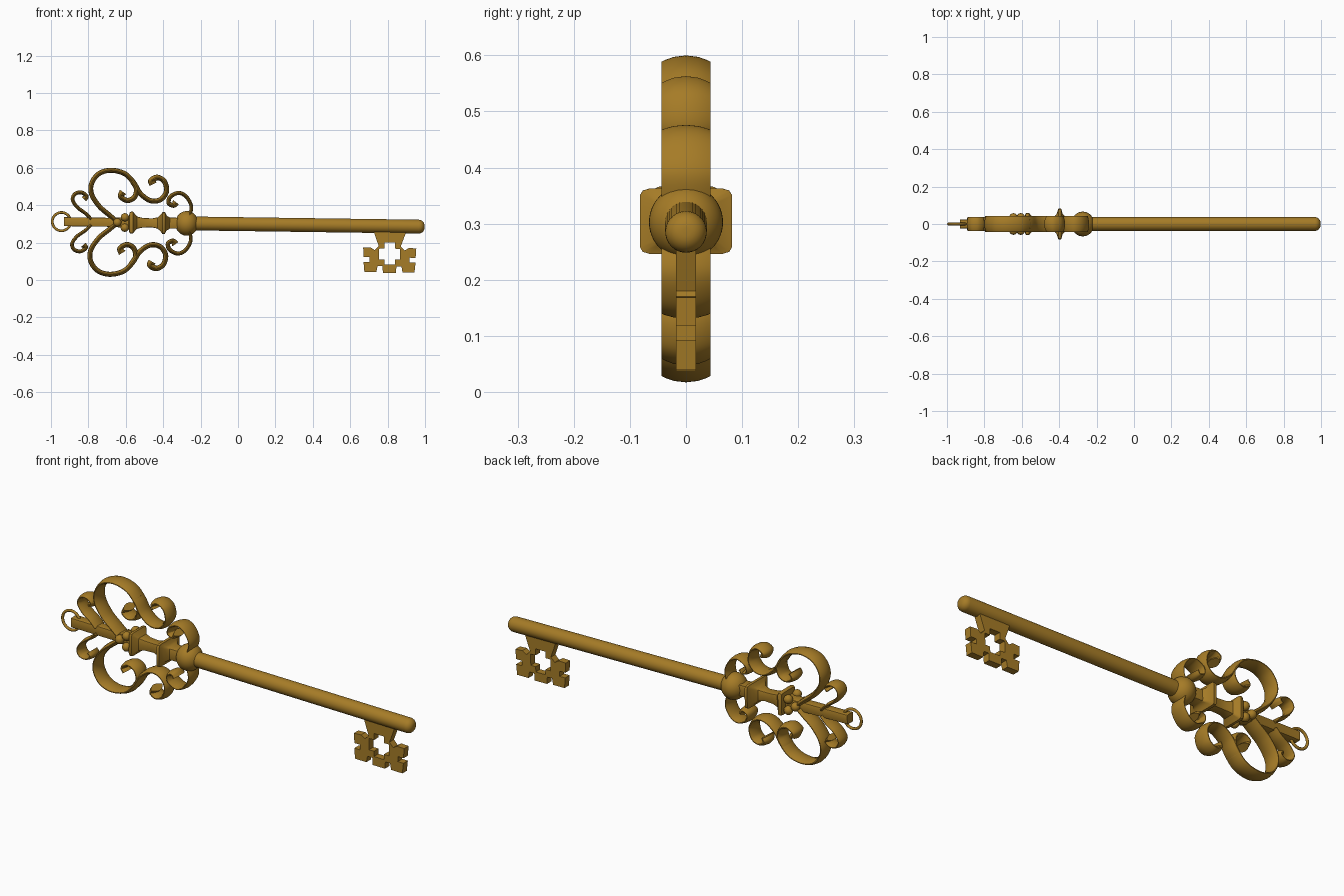
import bpy, bmesh, math
from mathutils import Matrix, Vector

if "Cube" in bpy.data.objects:
    bpy.data.objects.remove(bpy.data.objects["Cube"])

# The key lies along x with a slight downward tilt to the right
TILT = Matrix.Translation((0, 0, 0.299)) @ Matrix.Rotation(0.014, 4, 'Y')
brass = bpy.data.materials.new("brass")
brass.diffuse_color = (0.38, 0.2, 0.02, 1)
brass.use_nodes = True
brass.node_tree.nodes["Principled BSDF"].inputs["Base Color"].default_value = brass.diffuse_color


def finish(name, bm, angle=35):
    bmesh.ops.recalc_face_normals(bm, faces=bm.faces[:])
    me = bpy.data.meshes.new(name)
    bm.to_mesh(me)
    bm.free()
    me.transform(TILT)
    me.materials.append(brass)
    ob = bpy.data.objects.new(name, me)
    bpy.context.collection.objects.link(ob)
    bpy.ops.object.select_all(action='DESELECT')
    ob.select_set(True)
    bpy.context.view_layer.objects.active = ob
    bpy.ops.object.shade_smooth_by_angle(angle=math.radians(angle))
    return ob


def skin(bm, rings, caps=True):
    vr = [[bm.verts.new(p) for p in r] for r in rings]
    n = len(vr[0])
    for a, b in zip(vr, vr[1:]):
        for i in range(n):
            j = (i + 1) % n
            bm.faces.new((a[i], a[j], b[j], b[i]))
    if caps:
        bm.faces.new(vr[0])
        bm.faces.new(vr[-1])


def spline(pts, steps=8):
    p = [Vector((x, 0, z)) for x, z in pts]
    p = [2 * p[0] - p[1]] + p + [2 * p[-1] - p[-2]]
    out = []
    for a, b, c, d in zip(p, p[1:], p[2:], p[3:]):
        for k in range(steps):
            t = k / steps
            out.append(0.5 * (2 * b + (c - a) * t + (2 * a - 5 * b + 4 * c - d) * t * t
                              + (3 * b - a - 3 * c + d) * t ** 3))
    return out + [p[-2]]


# Crowned ribbon section: (across y, through thickness)
half = [(-1, .15), (-.85, .4), (-.5, .8), (0, 1), (.5, .8), (.85, .4), (1, .15)]
SECTION = half + [(y, -n) for y, n in reversed(half)]


def scroll(name, pts, t0, t1, width=0.044, bulb=1.5):
    path = spline(pts)
    bm = bmesh.new()
    for side in (1, -1):
        rings = []
        for i, p in enumerate(path):
            d = (path[min(i + 1, len(path) - 1)] - path[max(i - 1, 0)]).normalized()
            nrm = Vector((-d.z, 0, d.x))
            f = i / (len(path) - 1)
            t = (t0 + (t1 - t0) * f) * (1 + (bulb - 1) * max(0, (f - .85) / .15))
            ring = [p + nrm * (t * n) + Vector((0, width * y, 0)) for y, n in SECTION]
            rings.append([(v.x, v.y, v.z * side) for v in ring])
        skin(bm, rings)
    finish(name, bm, 50)


# Scrollwork of the bow, each scroll mirrored below the axis
scroll("large_scrolls", [(-.66, .015), (-.69, .04), (-.743, .085), (-.784, .147), (-.786, .205),
                         (-.749, .258), (-.684, .278), (-.61, .261), (-.561, .214), (-.524, .156),
                         (-.47, .119), (-.417, .125), (-.385, .168), (-.396, .221), (-.433, .243),
                         (-.465, .226), (-.457, .207)], .013, .014)
scroll("inner_curls", [(-.57, .225), (-.545, .18), (-.557, .135), (-.595, .118),
                       (-.63, .14), (-.617, .163)], .014, .014)
scroll("collar_scrolls", [(-.262, .03), (-.251, .09), (-.278, .142), (-.32, .162), (-.364, .141),
                          (-.372, .108), (-.347, .095), (-.333, .112)], .009, .013)
scroll("end_scrolls", [(-.785, .015), (-.815, .045), (-.86, .078), (-.886, .118), (-.872, .15),
                       (-.838, .157), (-.812, .138), (-.825, .122)], .009, .011, .038)


# Square central stem with two flared flanges: (x, half y, half z)
stem = [(-.93, .024, .024), (-.66, .024, .024), (-.64, .03, .026), (-.585, .032, .03),
        (-.58, .055, .055), (-.572, .06, .059), (-.562, .06, .059), (-.555, .05, .05),
        (-.54, .033, .033), (-.51, .026, .026), (-.46, .024, .024), (-.43, .032, .03),
        (-.413, .055, .045), (-.404, .082, .058), (-.39, .082, .058), (-.382, .055, .04),
        (-.365, .034, .03), (-.28, .03, .028)]
corner = [(1, .8), (.94, .94), (.8, 1), (-.8, 1), (-.94, .94), (-1, .8),
          (-1, -.8), (-.94, -.94), (-.8, -1), (.8, -1), (.94, -.94), (1, -.8)]
bm = bmesh.new()
skin(bm, [[(x, hy * a, hz * b) for a, b in corner] for x, hy, hz in stem])
finish("stem", bm)

# Bead clusters on the front and back of the stem
bm = bmesh.new()
for s in (1, -1):
    for x, z in ((-.645, 0), (-.605, .028), (-.605, -.028)):
        bmesh.ops.create_uvsphere(bm, u_segments=20, v_segments=12, radius=.022,
                                  matrix=Matrix.Translation((x, .036 * s, z)))
finish("beads", bm, 60)

# Collar ball
bm = bmesh.new()
bmesh.ops.create_uvsphere(bm, u_segments=40, v_segments=24, radius=.066,
                          matrix=Matrix.Translation((-.274, 0, 0)) @ Matrix.Diagonal((.93, 1, 1, 1)))
finish("collar_ball", bm, 60)

# Round shaft with a rounded tip
prof = [(-.3, .037), (.967, .037)]
prof += [(.967 + .03 * math.sin(a), .007 + .03 * math.cos(a))
         for a in (math.pi / 12 * k for k in range(1, 7))]
bm = bmesh.new()
skin(bm, [[(x, r * math.cos(k * math.tau / 40), r * math.sin(k * math.tau / 40))
           for k in range(40)] for x, r in prof])
finish("shaft", bm)

# Thin hanging ring
bm = bmesh.new()
rings = []
for i in range(49):
    a = math.tau * i / 48
    rings.append([(-.944 + (.049 + .007 * math.cos(b)) * math.cos(a), .007 * math.sin(b),
                   (.049 + .007 * math.cos(b)) * math.sin(a))
                  for b in (math.tau * k / 12 for k in range(12))])
skin(bm, rings, False)
bmesh.ops.remove_doubles(bm, verts=bm.verts[:], dist=1e-5)
finish("hanging_ring", bm, 60)

# Toothed bit with a cross-shaped hole (half outlines, mirrored)
outline = [(.086, -.03), (.076, -.06), (.059, -.107), (.08, -.129), (.102, -.115), (.142, -.117),
           (.139, -.167), (.107, -.167), (.107, -.193), (.139, -.193), (.134, -.246),
           (.07, -.246), (.064, -.214), (.037, -.214), (.035, -.25)]
cross = [(.028, -.087), (.028, -.12), (.056, -.12), (.056, -.178), (.028, -.178), (.028, -.205)]
cu = bpy.data.curves.new("bit_outline", 'CURVE')
cu.dimensions = '2D'
cu.fill_mode = 'BOTH'
cu.extrude = .018
for h in (outline, cross):
    pts = h + [(-x, z) for x, z in reversed(h)]
    sp = cu.splines.new('POLY')
    sp.points.add(len(pts) - 1)
    for q, (x, z) in zip(sp.points, pts):
        q.co = (x + .813, z, 0, 1)
    sp.use_cyclic_u = True
tmp = bpy.data.objects.new("bit_outline", cu)
bpy.context.collection.objects.link(tmp)
bpy.context.view_layer.update()
me = bpy.data.meshes.new_from_object(tmp.evaluated_get(bpy.context.evaluated_depsgraph_get()))
bm = bmesh.new()
bm.from_mesh(me)
bpy.data.objects.remove(tmp)
bm.transform(Matrix.Rotation(math.pi / 2, 4, 'X'))
bmesh.ops.remove_doubles(bm, verts=bm.verts[:], dist=1e-5)
finish("bit", bm, 30)
